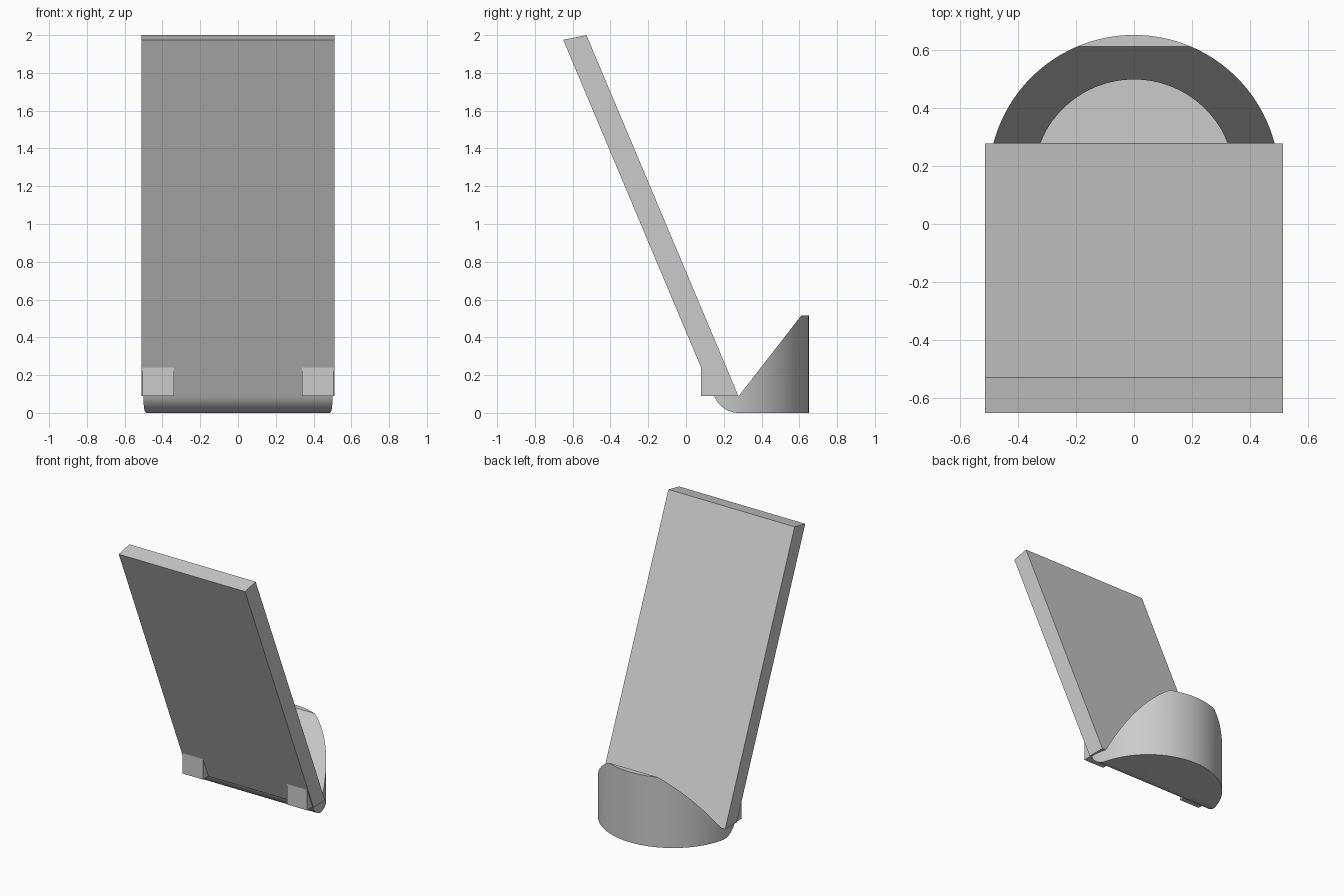
import bpy
import bmesh
from math import cos, sin, pi, radians

old = bpy.data.objects.get("Cube")
if old:
    bpy.data.objects.remove(old, do_unlink=True)

grey = bpy.data.materials.new("plain grey")
grey.use_nodes = True
GREY = (0.6, 0.6, 0.6, 1)
grey.diffuse_color = GREY
grey.node_tree.nodes["Principled BSDF"].inputs["Base Color"].default_value = GREY


def side_extrusion(name, profile, x0, x1):
    """Extrude a (y, z) side profile from x0 to x1."""
    bm = bmesh.new()
    face = bm.faces.new([bm.verts.new((x0, y, z)) for y, z in profile])
    ext = bmesh.ops.extrude_face_region(bm, geom=[face])
    moved = [v for v in ext["geom"] if isinstance(v, bmesh.types.BMVert)]
    bmesh.ops.translate(bm, vec=(x1 - x0, 0, 0), verts=moved)
    bmesh.ops.recalc_face_normals(bm, faces=bm.faces)
    mesh = bpy.data.meshes.new(name)
    bm.to_mesh(mesh)
    bm.free()
    mesh.materials.append(grey)
    obj = bpy.data.objects.new(name, mesh)
    bpy.context.collection.objects.link(obj)
    return obj


def round_cutter(name, radius, z0, z1):
    bpy.ops.mesh.primitive_cylinder_add(
        vertices=128, radius=radius, depth=z1 - z0,
        location=(0, 0.15, (z0 + z1) / 2))
    obj = bpy.context.object
    obj.name = name
    obj.data.materials.append(grey)
    obj.hide_render = True
    return obj


def boolean(target, cutter, operation):
    mod = target.modifiers.new(operation.lower(), "BOOLEAN")
    mod.operation = operation
    mod.solver = "EXACT"
    mod.object = cutter
    bpy.ops.object.select_all(action="DESELECT")
    bpy.context.view_layer.objects.active = target
    target.select_set(True)
    bpy.ops.object.modifier_apply(modifier=mod.name)
    bpy.data.objects.remove(cutter, do_unlink=True)


FLOOR = 0.09

# Leaning panel, cut level at the foot
side_extrusion("leaning_panel",
               [(0.143, FLOOR), (0.277, FLOOR), (-0.527, 2.0), (-0.65, 1.975)],
               -0.512, 0.512)

# Wedge feet under the panel front
for name, x0, x1 in (("right_foot", -0.505, -0.34), ("left_foot", 0.34, 0.505)):
    side_extrusion(name, [(0.08, FLOOR), (0.16, FLOOR), (0.16, 0.1), (0.08, 0.24)], x0, x1)

# Round base with rolled front edge and sloping half-ring wall
roll = 0.14
angles = [radians(21 + 69 * i / 12) for i in range(13)]
profile = [(0.28 - roll * cos(a), roll - roll * sin(a)) for a in angles]
profile += [(0.7, 0), (0.7, 0.515), (0.61, 0.515), (0.28, FLOOR)]
base = side_extrusion("round_base", profile, -0.6, 0.6)
boolean(base, round_cutter("outer_cutter", 0.5, -0.2, 0.8), "INTERSECT")
boolean(base, round_cutter("inner_cutter", 0.347, FLOOR, 0.8), "DIFFERENCE")
bpy.ops.object.shade_smooth_by_angle(angle=radians(30))
